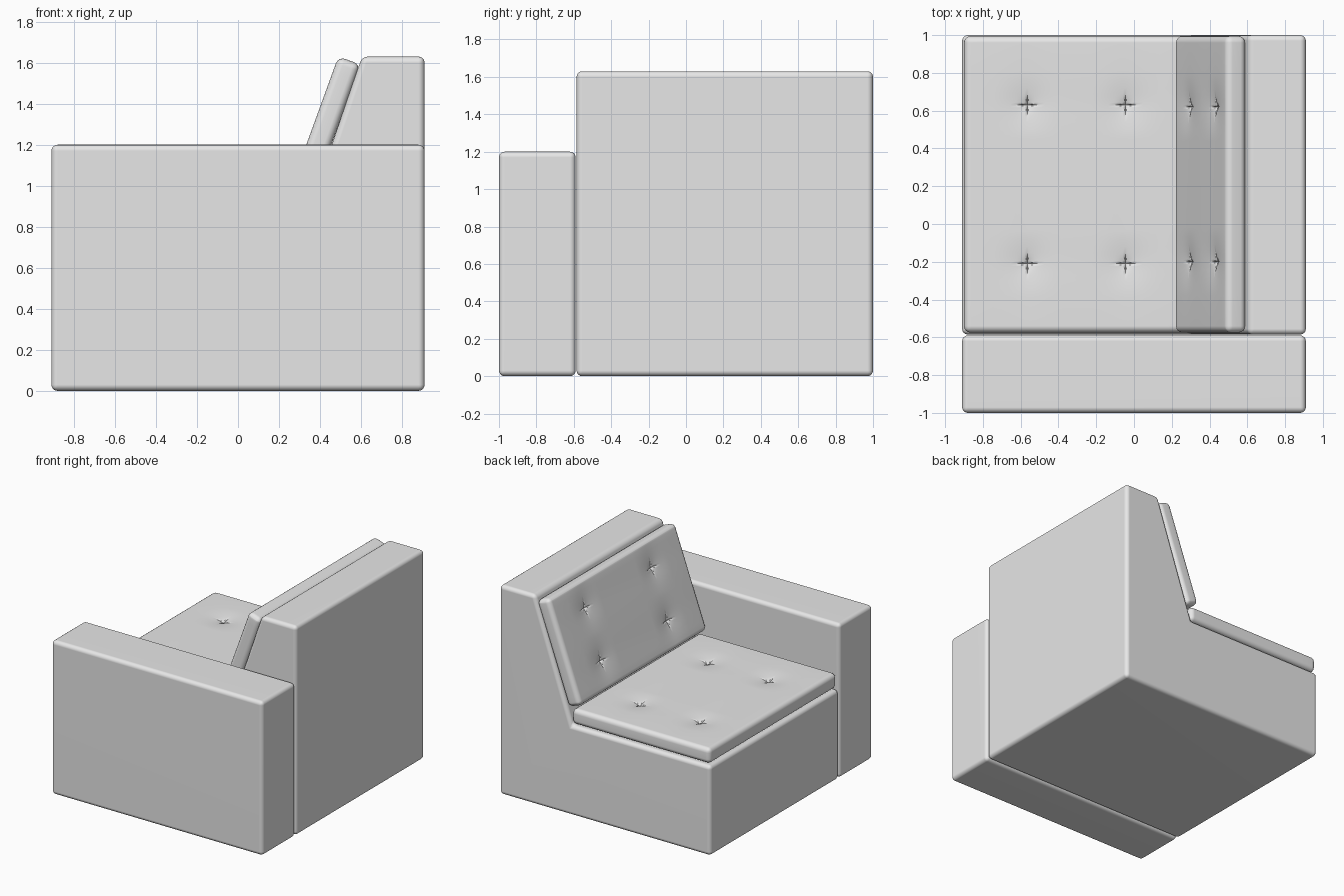
import bpy, bmesh, math
from mathutils import Vector, Matrix

if "Cube" in bpy.data.objects:
    bpy.data.objects.remove(bpy.data.objects["Cube"], do_unlink=True)

GREY = (0.8, 0.8, 0.8, 1)
fabric = bpy.data.materials.new("grey_fabric")
fabric.use_nodes = True
fabric.diffuse_color = GREY
fabric.node_tree.nodes["Principled BSDF"].inputs["Base Color"].default_value = GREY


def finish(name, bm):
    """Turn a bmesh into a smooth shaded fabric object."""
    bmesh.ops.recalc_face_normals(bm, faces=bm.faces)
    mesh = bpy.data.meshes.new(name)
    bm.to_mesh(mesh)
    bm.free()
    mesh.materials.append(fabric)
    obj = bpy.data.objects.new(name, mesh)
    bpy.context.collection.objects.link(obj)
    bpy.ops.object.select_all(action='DESELECT')
    obj.select_set(True)
    bpy.context.view_layer.objects.active = obj
    bpy.ops.object.shade_smooth_by_angle(angle=math.radians(50))
    return obj


def padded_block(name, profile, y0, y1, radius=0.03):
    """Extrude an xz profile along y and round its edges."""
    bm = bmesh.new()
    face = bm.faces.new([bm.verts.new((x, y0, z)) for x, z in profile])
    ext = bmesh.ops.extrude_face_region(bm, geom=[face])
    moved = [v for v in ext["geom"] if isinstance(v, bmesh.types.BMVert)]
    bmesh.ops.translate(bm, verts=moved, vec=(0, y1 - y0, 0))
    bmesh.ops.recalc_face_normals(bm, faces=bm.faces)
    bmesh.ops.bevel(bm, geom=bm.edges[:], offset=radius, segments=4,
                    profile=0.5, affect='EDGES')
    obj = finish(name, bm)
    obj.modifiers.new("even_shading", 'WEIGHTED_NORMAL').keep_sharp = True
    return obj


def tufted_cushion(name, size, tufts, radius=0.035):
    """Rounded slab whose upper face is pulled in at four stitched tufts."""
    bm = bmesh.new()
    bmesh.ops.create_cube(bm, size=1, matrix=Matrix.Diagonal((*size, 1)))
    bmesh.ops.bevel(bm, geom=bm.edges[:], offset=radius, segments=4,
                    profile=0.5, affect='EDGES')
    # Rings of cuts gather around every tuft
    rings = (0, 0.006, 0.014, 0.025, 0.04, 0.06, 0.09, 0.13, 0.18)
    for axis in (0, 1):
        normal = Vector((axis == 0, axis == 1, 0))
        for centre in {t[axis] for t in tufts}:
            for offset in {s * r for r in rings for s in (-1, 1)}:
                bmesh.ops.bisect_plane(
                    bm, geom=bm.verts[:] + bm.edges[:] + bm.faces[:],
                    plane_co=normal * (centre + offset), plane_no=normal)
    # Soft dimple, tight pinch and crossed pleats
    for v in bm.verts:
        if v.co.z < size[2] / 2 - 0.001:
            continue
        drop = 0
        for tx, ty in tufts:
            dx, dy = abs(v.co.x - tx), abs(v.co.y - ty)
            r = math.hypot(dx, dy)
            drop += 0.014 * math.exp(-(r / 0.11) ** 2)
            drop += 0.01 * math.exp(-(r / 0.03) ** 2)
            if min(dx, dy) < 0.001 and r < 0.045:
                drop += 0.01
        v.co.z -= drop
    obj = finish(name, bm)
    obj.modifiers.new("even_shading", 'WEIGHTED_NORMAL').keep_sharp = True
    return obj


# Main body with a sloping back
padded_block("seat_body", [(-0.91, 0), (0.91, 0), (0.91, 1.63), (0.605, 1.63),
                           (0.285, 0.7), (-0.91, 0.7)], -0.585, 1)

# Side arm
padded_block("arm_rest", [(-0.91, 0), (0.91, 0), (0.91, 1.2), (-0.91, 1.2)],
             -1, -0.59)

# Seat cushion
seat = tufted_cushion("seat_cushion", (1.19, 1.57, 0.12),
                      [(x, y) for x in (-0.26, 0.26) for y in (-0.42, 0.42)])
seat.location = (-0.305, 0.21, 0.77)

# Back cushion, leaning against the slope
back = tufted_cushion("back_cushion", (0.81, 1.57, 0.115),
                      [(x, y) for x in (-0.2, 0.2) for y in (-0.41, 0.41)])
back.location = (0.405, 0.21, 1.23)
back.rotation_euler = (0, math.radians(-70), 0)
